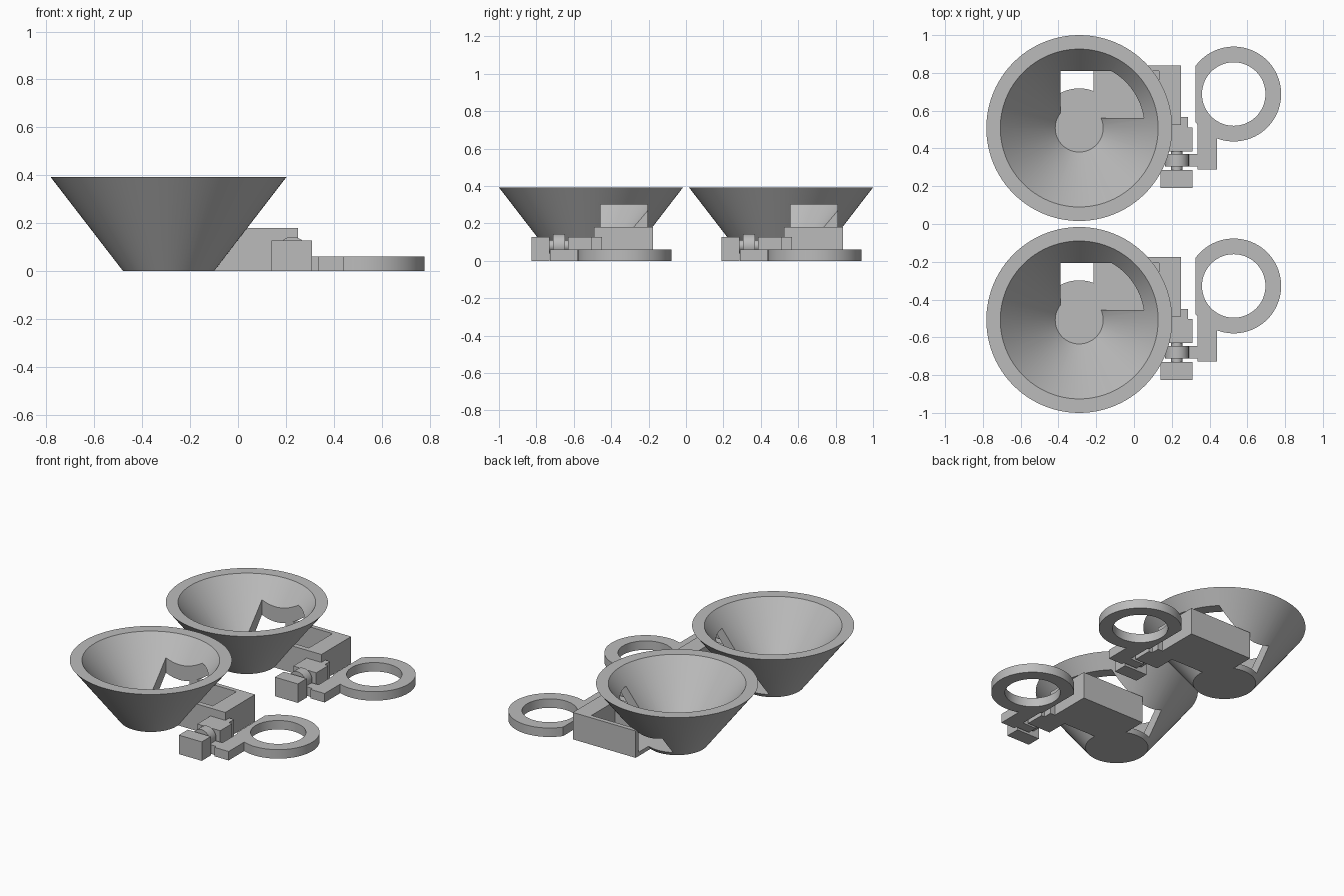
import bpy
from mathutils import Vector

if "Cube" in bpy.data.objects:
    bpy.data.objects.remove(bpy.data.objects["Cube"])

grey = bpy.data.materials.new("plain grey")
grey.use_nodes = True
COLOUR = (0.5, 0.5, 0.5, 1)
grey.diffuse_color = COLOUR
grey.node_tree.nodes["Principled BSDF"].inputs["Base Color"].default_value = COLOUR

UNIT_Y = 0.508  # each of the two identical units sits this far from the middle


def finish(obj, name):
    obj.name = name
    obj.data.materials.clear()
    obj.data.materials.append(grey)
    return obj


def box(name, low, high):
    low, high = Vector(low), Vector(high)
    bpy.ops.mesh.primitive_cube_add(size=1, location=(low + high) / 2)
    obj = bpy.context.object
    obj.scale = high - low
    bpy.ops.object.transform_apply(location=True, rotation=True, scale=True)
    return finish(obj, name)


def frustum(name, x, y, z0, z1, r0, r1, sides=96):
    bpy.ops.mesh.primitive_cone_add(vertices=sides, radius1=r0, radius2=r1,
                                    depth=z1 - z0, location=(x, y, (z0 + z1) / 2))
    bpy.ops.object.transform_apply(location=True, rotation=True, scale=True)
    return finish(bpy.context.object, name)


def rod(name, x, z, y0, y1, radius, sides=48):
    bpy.ops.mesh.primitive_cylinder_add(vertices=sides, radius=radius, depth=y1 - y0,
                                        location=(x, (y0 + y1) / 2, z),
                                        rotation=(1.5708, 0, 0))
    bpy.ops.object.transform_apply(location=True, rotation=True, scale=True)
    return finish(bpy.context.object, name)


def combine(target, other, operation):
    mod = target.modifiers.new(operation, 'BOOLEAN')
    mod.operation = operation
    mod.solver = 'EXACT'
    mod.object = other
    bpy.context.view_layer.objects.active = target
    bpy.ops.object.modifier_apply(modifier=mod.name)
    bpy.data.objects.remove(other)


def smooth(obj):
    bpy.ops.object.select_all(action='DESELECT')
    obj.select_set(True)
    bpy.context.view_layer.objects.active = obj
    bpy.ops.object.shade_smooth_by_angle(angle=0.5)


# Funnel with side housing, hollowed by the bowl and by a rectangular slot
FLOOR, TOP, CX = 0.026, 0.392, -0.29
funnel = frustum("funnel", CX, UNIT_Y, 0, TOP, 0.19, 0.492)
combine(funnel, box("housing", (-0.215, 0.525, 0), (0.25, 0.84, 0.18)), 'UNION')
slope = (0.418 - 0.127) / (TOP - FLOOR)
combine(funnel, frustum("bowl_cutter", CX, UNIT_Y, FLOOR, TOP + 0.1,
                        0.127, 0.418 + 0.1 * slope), 'DIFFERENCE')
combine(funnel, box("slot_cutter", (-0.39, 0.56, FLOOR), (0.133, 0.81, 0.302)), 'DIFFERENCE')

# Hinge blocks, knuckle and pin
front_block = box("hinge_front_block", (0.14, 0.19, 0), (0.31, 0.285, 0.127))
rear_block = box("hinge_rear_block", (0.14, 0.385, 0), (0.31, 0.512, 0.127))
combine(rear_block, box("step", (0.14, 0.5, 0), (0.285, 0.567, 0.127)), 'UNION')
knuckle = rod("hinge_knuckle", 0.227, 0.08, 0.305, 0.37, 0.063)
pin = rod("hinge_pin", 0.227, 0.08, 0.28, 0.39, 0.03)

# Finger ring with a flat side, joined to the hinge by an arm
RX, RY, THICK = 0.528, 0.688, 0.06
ring = frustum("ring_lever", RX, RY, 0, THICK, 0.251, 0.251)
combine(ring, box("flat_cutter", (0.2, 0.3, -0.1), (0.325, 1, 0.2)), 'DIFFERENCE')
combine(ring, box("arm", (0.337, 0.288, 0), (0.44, 0.6, THICK)), 'UNION')
combine(ring, box("tongue", (0.235, 0.305, 0), (0.36, 0.37, THICK)), 'UNION')
combine(ring, frustum("hole_cutter", RX, RY, -0.1, 0.2, 0.168, 0.168), 'DIFFERENCE')

# Second unit is a plain copy of the first
for part in (funnel, front_block, rear_block, knuckle, pin, ring):
    smooth(part)
    twin = part.copy()
    twin.name = part.name + "_second"
    twin.location.y -= 2 * UNIT_Y
    bpy.context.collection.objects.link(twin)
